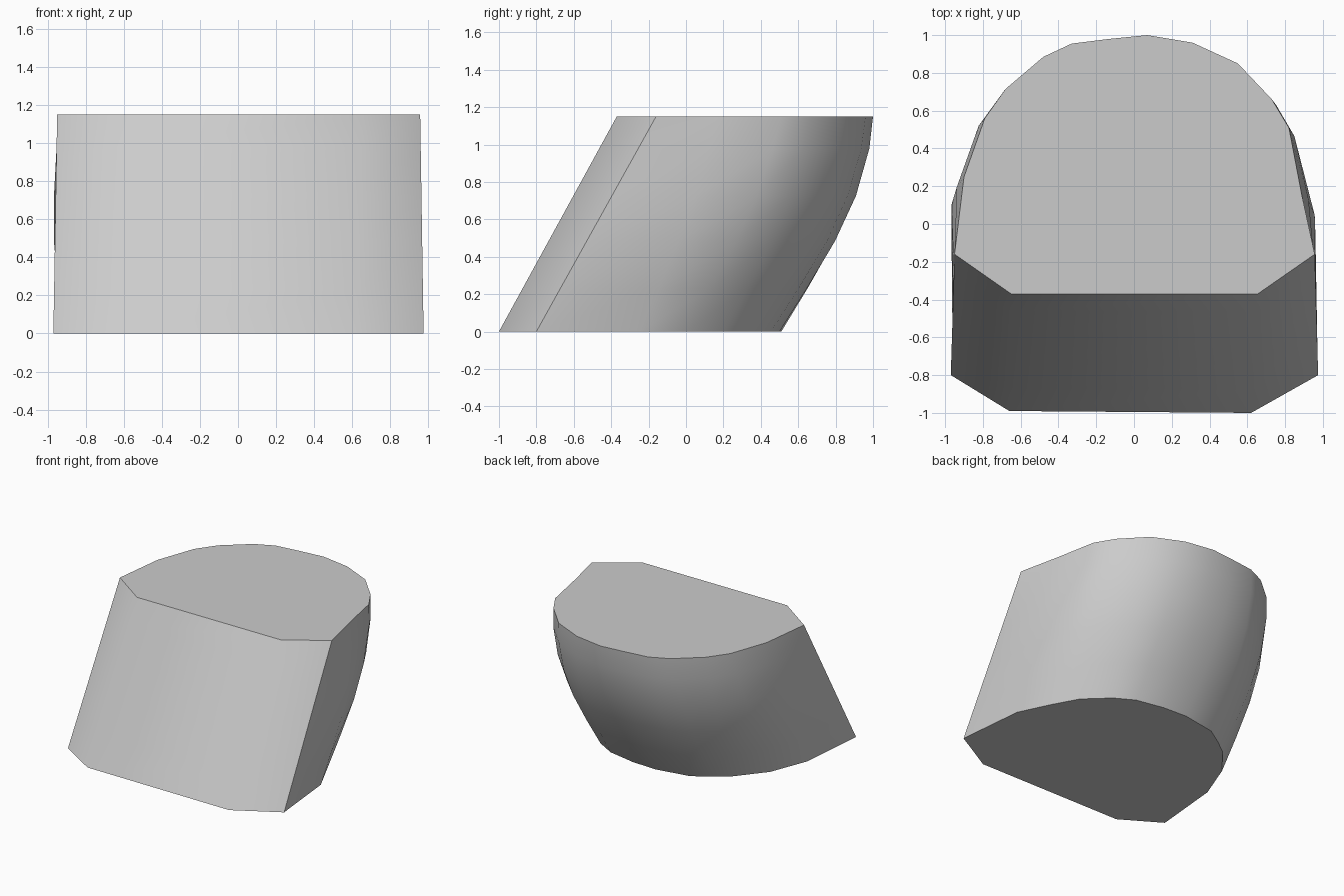
import bpy, bmesh, math

cube = bpy.data.objects.get("Cube")
if cube:
    bpy.data.objects.remove(cube, do_unlink=True)

HEIGHT = 1.15

# Matching outlines: two front corners, then the rounded back from +x to -x
top = [(-.65, -.37), (.655, -.37), (.957, -.16), (.885, .17), (.82, .51), (.73, .66),
       (.55, .85), (.31, .96), (.07, 1), (-.13, .98), (-.33, .955), (-.48, .885),
       (-.68, .715), (-.79, .56), (-.9, .25), (-.95, -.16)]
bottom = [(-.66, -.99), (.62, -1), (.975, -.8), (.92, -.25), (.8, 0), (.69, .2),
          (.51, .37), (.36, .455), (.13, .5), (-.08, .51), (-.36, .46), (-.5, .37),
          (-.62, .28), (-.8, .06), (-.92, -.25), (-.97, -.8)]


def ring(bm, t):
    """Blend the outlines at height fraction t, swelling the back and sides outward."""
    swell = .46 * t ** 1.3 * (1 - t)
    corner_y = -.8 + .64 * t
    verts = []
    for (bx, by), (tx, ty) in zip(bottom, top):
        x, y = bx + (tx - bx) * t, by + (ty - by) * t
        w = min(1, max(0, (y - corner_y) / 1.2))
        side = .7 * swell * min(1, 4 * w)
        verts.append(bm.verts.new((x * (1 + side), y + swell * w, HEIGHT * t)))
    return verts


# Leaning block, lofted through the rings and capped
bm = bmesh.new()
rings = [ring(bm, t) for t in (0, .2, .42, .63, .85, 1)]
n = len(top)
for low, high in zip(rings, rings[1:]):
    for i in range(n):
        j = (i + 1) % n
        bm.faces.new((low[i], low[j], high[j], high[i]))
bm.faces.new(rings[0][::-1])
bm.faces.new(rings[-1])
bmesh.ops.recalc_face_normals(bm, faces=bm.faces)
mesh = bpy.data.meshes.new("leaning_block")
bm.to_mesh(mesh)
bm.free()
block = bpy.data.objects.new("leaning_block", mesh)
bpy.context.collection.objects.link(block)

# Plain grey material
grey = bpy.data.materials.new("light_grey")
grey.use_nodes = True
color = (.6, .6, .6, 1)
grey.diffuse_color = color
grey.node_tree.nodes["Principled BSDF"].inputs["Base Color"].default_value = color
mesh.materials.append(grey)

# Smooth walls with sharp corners
bpy.ops.object.select_all(action="DESELECT")
block.select_set(True)
bpy.context.view_layer.objects.active = block
bpy.ops.object.shade_smooth_by_angle(angle=math.radians(40))
